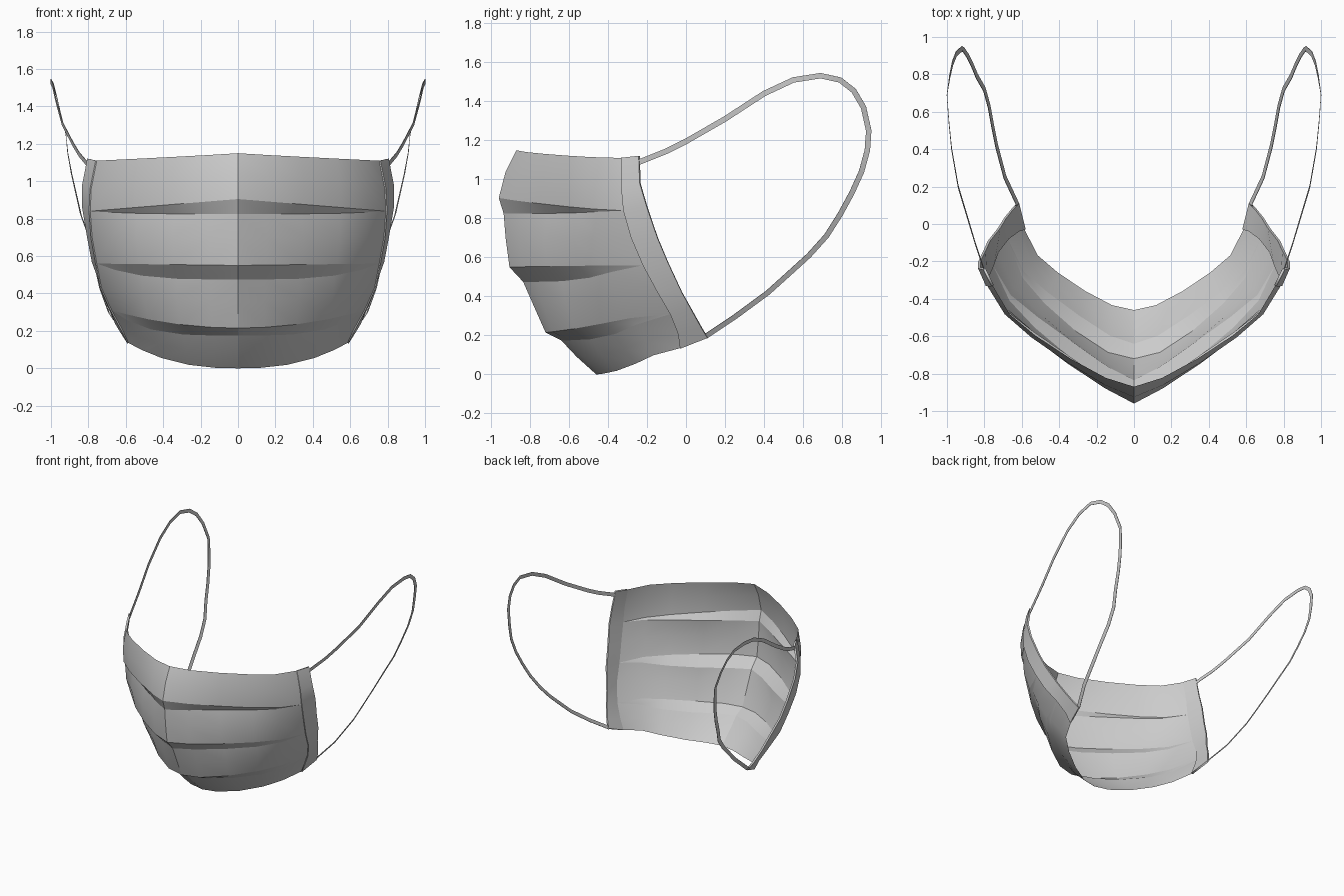
import bpy, bmesh, math
from mathutils import Vector as V

if "Cube" in bpy.data.objects:
    bpy.data.objects.remove(bpy.data.objects["Cube"])


def make_grid(name, rows, thickness=0.0, angle=25, closed=False, creases=()):
    """Skin rows of points into a half-model sheet, mirrored over x."""
    bm = bmesh.new()
    layer = bm.edges.layers.int.new("fold")
    vs = [[bm.verts.new(p) for p in r] for r in rows]
    for a, b in zip(vs, vs[1:]):
        n = len(a)
        for c in range(n if closed else n - 1):
            d = (c + 1) % n
            bm.faces.new((a[c], b[c], b[d], a[d]))
    if closed:
        bm.faces.new(vs[0])
        bm.faces.new(vs[-1][::-1])
        bmesh.ops.recalc_face_normals(bm, faces=bm.faces)
    sharp = [bm.edges.get((vs[r][c], vs[r][c + 1]))
             for r in creases for c in range(len(vs[r]) - 1)]
    sharp += [e for e in bm.edges if e.is_boundary]
    for e in sharp:
        e[layer] = 1
    bmesh.ops.remove_doubles(bm, verts=bm.verts, dist=0.0005)
    for f in bm.faces:
        f.smooth = True
    for e in bm.edges:
        e.smooth = not (e[layer] or e.calc_face_angle(0) > math.radians(angle))
    me = bpy.data.meshes.new(name)
    bm.to_mesh(me)
    bm.free()
    ob = bpy.data.objects.new(name, me)
    bpy.context.collection.objects.link(ob)
    m = ob.modifiers.new("Mirror", 'MIRROR')
    m.use_clip = True
    if thickness:
        s = ob.modifiers.new("Thickness", 'SOLIDIFY')
        s.thickness = thickness
        s.offset = 0
    return ob


# Side seam, where the pleated cloth meets the hem, top to bottom
seam = [(.755, -.33, 1.11), (.785, -.33, .96), (.79, -.32, .84),
        (.78, -.28, .70), (.755, -.22, .56), (.73, -.15, .43),
        (.675, -.08, .31), (.62, -.04, .21), (.585, -.03, .135)]
# Outer edge of the hem
edge = [(.80, -.24, 1.12), (.827, -.235, .98), (.827, -.20, .86),
        (.80, -.145, .70), (.775, -.09, .57), (.72, -.02, .42),
        (.69, .03, .33), (.65, .08, .24), (.62, .11, .19)]

# Pleated cloth: centre y, centre z, seam index, height easing, roundness, tuck
profile = [(-.87, 1.15, 0, .9, .6, 0), (-.925, 1.04, 1, 1, .3, 0),
           (-.96, .905, 2, 1, 0, 0), (-.935, .825, 2, 4, .1, .03),
           (-.925, .70, 3, 1.5, .3, 0), (-.905, .55, 4, 1, .5, -.005),
           (-.835, .475, 4, 4, .5, .03), (-.78, .35, 5, 1.5, .8, 0),
           (-.72, .215, 6, 2, 1, -.01), (-.64, .175, 6, 4, 1, .02),
           (-.56, .09, 7, 3, 1, 0), (-.46, 0, 8, 2.5, 1, 0)]
across = [(0, 0, 0), (.2, .13, .06), (.45, .335, .24), (.7, .565, .47),
          (.88, .77, .68), (1, 1, 1)]
rows = []
for cy, cz, i, p, w, tuck in profile:
    sx, sy, sz = seam[i]
    row = []
    for fx, sharp_y, round_y in across:
        fy = sharp_y * (1 - w) + round_y * w
        t = tuck * math.sin(math.pi * fx)
        row.append((sx * fx - .55 * t, cy + (sy - cy) * fy + .8 * t,
                    cz + (sz - cz) * fx ** p))
    rows.append(row)
make_grid("pleated_cloth", rows, angle=60, creases=(2, 3, 5, 6, 8, 9))

# Side hems
make_grid("side_hem", list(map(list, zip(seam, edge))), thickness=.014, angle=60)

# Ear loops: flat ribbon swept along a path, gently twisting
path = [V(p) for p in [
    (.80, -.25, 1.085), (.85, -.1, 1.145), (.88, 0, 1.195), (.94, .2, 1.31),
    (.975, .4, 1.44), (.99, .55, 1.51), (1.0, .69, 1.532), (.985, .79, 1.51),
    (.97, .86, 1.455), (.95, .91, 1.37), (.92, .937, 1.25), (.91, .93, 1.15),
    (.89, .90, 1.04), (.865, .85, .93), (.84, .79, .82), (.80, .72, .71),
    (.775, .63, .61), (.755, .52, .51), (.735, .42, .42), (.69, .25, .295),
    (.62, .10, .195)]]
ribbon = []
last = len(path) - 1
for i, p in enumerate(path):
    t = (path[min(i + 1, last)] - path[max(i - 1, 0)]).normalized()
    hint = V((1, 0, -.6 * max(0, min(1, (i - 6) / 6))))
    w = t.cross(hint).normalized()
    n = w.cross(t)
    w *= .014
    n *= .0015
    ribbon.append([p + w + n, p - w + n, p - w - n, p + w - n])
make_grid("ear_loop", ribbon, angle=40, closed=True)
